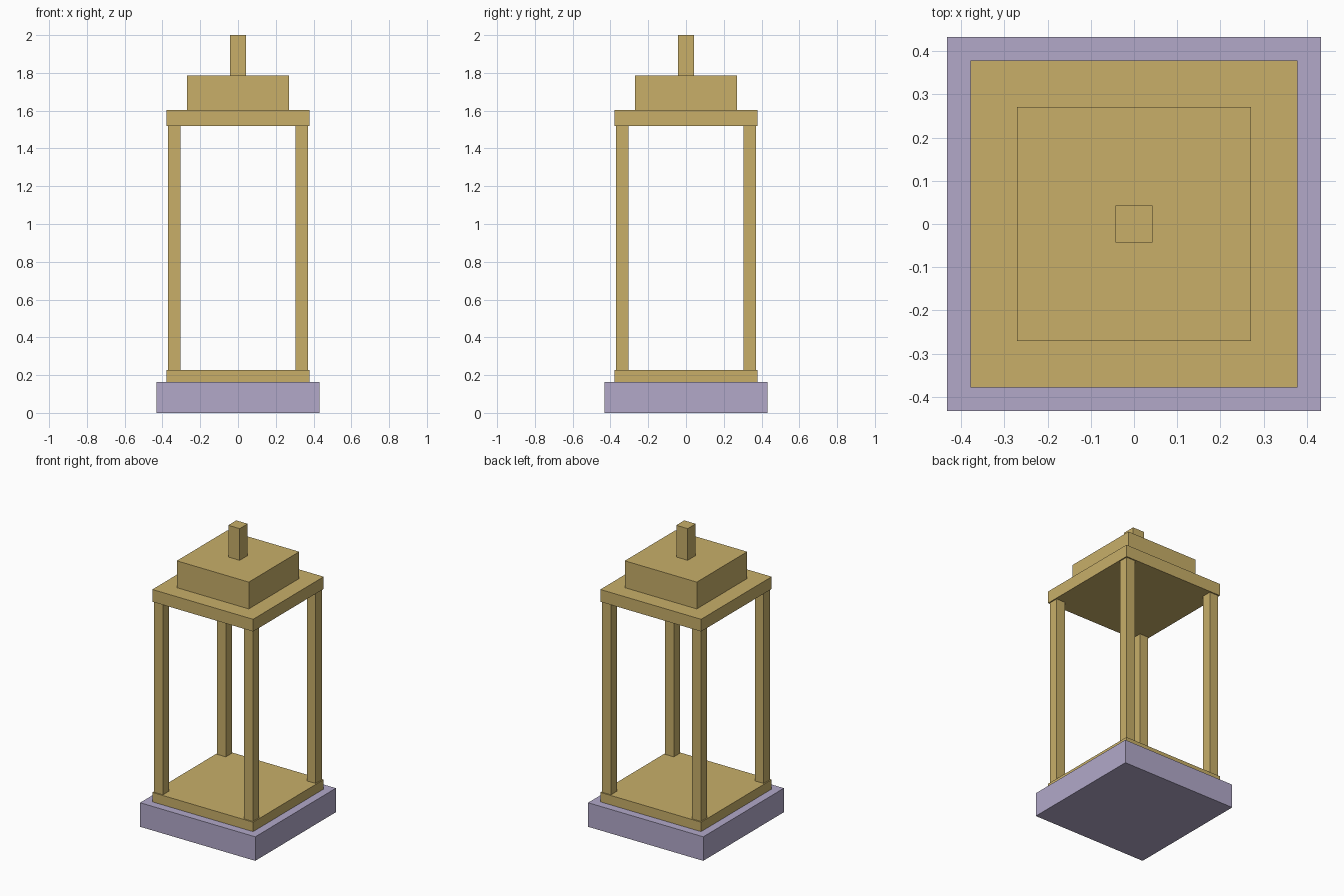
import bpy
import bmesh
from mathutils import Matrix

cube = bpy.data.objects.get("Cube")
if cube:
    bpy.data.objects.remove(cube, do_unlink=True)


def make_material(name, rgb):
    mat = bpy.data.materials.new(name)
    mat.use_nodes = True
    mat.diffuse_color = (*rgb, 1)
    mat.node_tree.nodes["Principled BSDF"].inputs["Base Color"].default_value = (*rgb, 1)
    return mat


def box(name, half, z0, z1, mat, x=0, y=0):
    """Square block of half-width `half` from z0 to z1."""
    bm = bmesh.new()
    bmesh.ops.create_cube(bm, size=1, matrix=Matrix.Diagonal((2 * half, 2 * half, z1 - z0, 1)))
    mesh = bpy.data.meshes.new(name)
    bm.to_mesh(mesh)
    bm.free()
    mesh.materials.append(mat)
    obj = bpy.data.objects.new(name, mesh)
    obj.location = (x, y, (z0 + z1) / 2)
    bpy.context.collection.objects.link(obj)
    return obj


gold = make_material("brass gold", (0.578, 0.429, 0.141))
lavender = make_material("pale lavender", (0.445, 0.397, 0.584))

# Plinth and floor
box("base_plinth", 0.432, 0.0, 0.163, lavender)
box("floor_plate", 0.378, 0.163, 0.227, gold)

# Four corner posts
for side, sx in (("left", 1), ("right", -1)):
    for end, sy in (("front", -1), ("back", 1)):
        box(f"{end}_{side}_post", 0.033, 0.227, 1.52, gold, sx * 0.337, sy * 0.337)

# Stepped roof and finial
box("roof_plate", 0.378, 1.52, 1.603, gold)
box("roof_cap", 0.27, 1.603, 1.785, gold)
box("finial", 0.043, 1.785, 2.0, gold)
